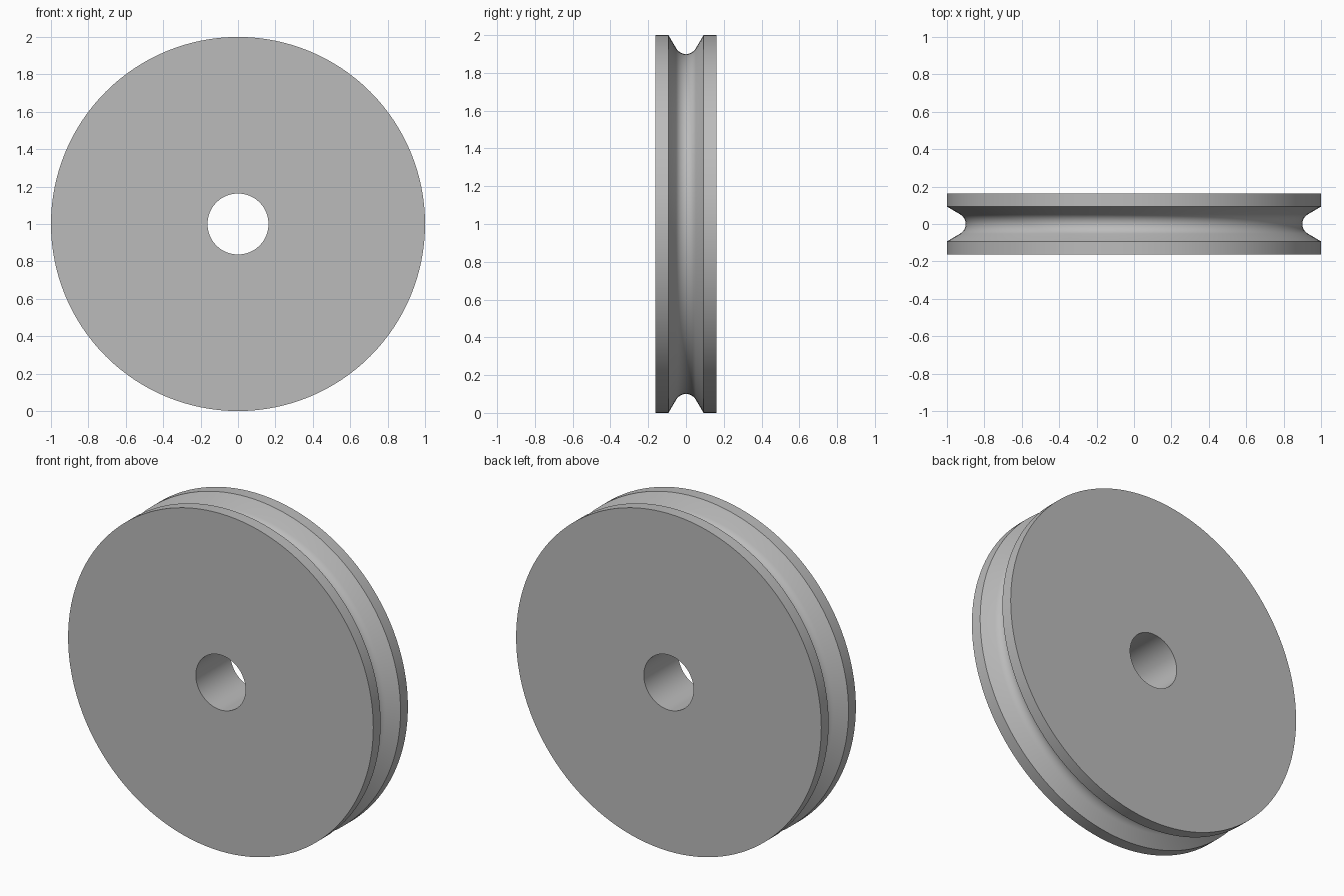
import bpy
import bmesh
from math import sin, cos, pi, radians
from mathutils import Matrix, Vector

cube = bpy.data.objects.get("Cube")
if cube:
    bpy.data.objects.remove(cube, do_unlink=True)

SEGMENTS = 128
RADIUS, BORE, HALF_WIDTH = 1.0, 0.163, 0.162
GROOVE_RADIUS, GROOVE_FLOOR, GROOVE_EDGE = 0.06, 0.90, 0.093

# Grey metal
metal = bpy.data.materials.new("grey metal")
grey = (0.5, 0.5, 0.5, 1)
metal.diffuse_color = grey
metal.use_nodes = True
metal.node_tree.nodes["Principled BSDF"].inputs["Base Color"].default_value = grey

# Closed cross-section (y, radius): bore, side face, rim, rounded V groove, rim, side face
arc = [radians(-60 + 10 * i) for i in range(13)]
groove = [(GROOVE_RADIUS * sin(a), GROOVE_FLOOR + GROOVE_RADIUS * (1 - cos(a))) for a in arc]
profile = [(-HALF_WIDTH, BORE), (-HALF_WIDTH, RADIUS), (-GROOVE_EDGE, RADIUS),
           *groove,
           (GROOVE_EDGE, RADIUS), (HALF_WIDTH, RADIUS), (HALF_WIDTH, BORE)]

# Revolve the cross-section around the y axis
bm = bmesh.new()
rings = []
for s in range(SEGMENTS):
    turn = Matrix.Rotation(2 * pi * s / SEGMENTS, 3, 'Y')
    rings.append([bm.verts.new(turn @ Vector((0, y, r))) for y, r in profile])
for s in range(SEGMENTS):
    a, b = rings[s], rings[(s + 1) % SEGMENTS]
    for i in range(len(profile)):
        j = (i + 1) % len(profile)
        bm.faces.new((a[i], a[j], b[j], b[i]))
bmesh.ops.recalc_face_normals(bm, faces=bm.faces)

mesh = bpy.data.meshes.new("pulley_wheel")
bm.to_mesh(mesh)
bm.free()
mesh.materials.append(metal)
wheel = bpy.data.objects.new("pulley_wheel", mesh)
wheel.location.z = RADIUS
bpy.context.collection.objects.link(wheel)

# Smooth round surfaces, crisp rims
bpy.context.view_layer.objects.active = wheel
wheel.select_set(True)
bpy.ops.object.shade_smooth_by_angle(angle=radians(25))
